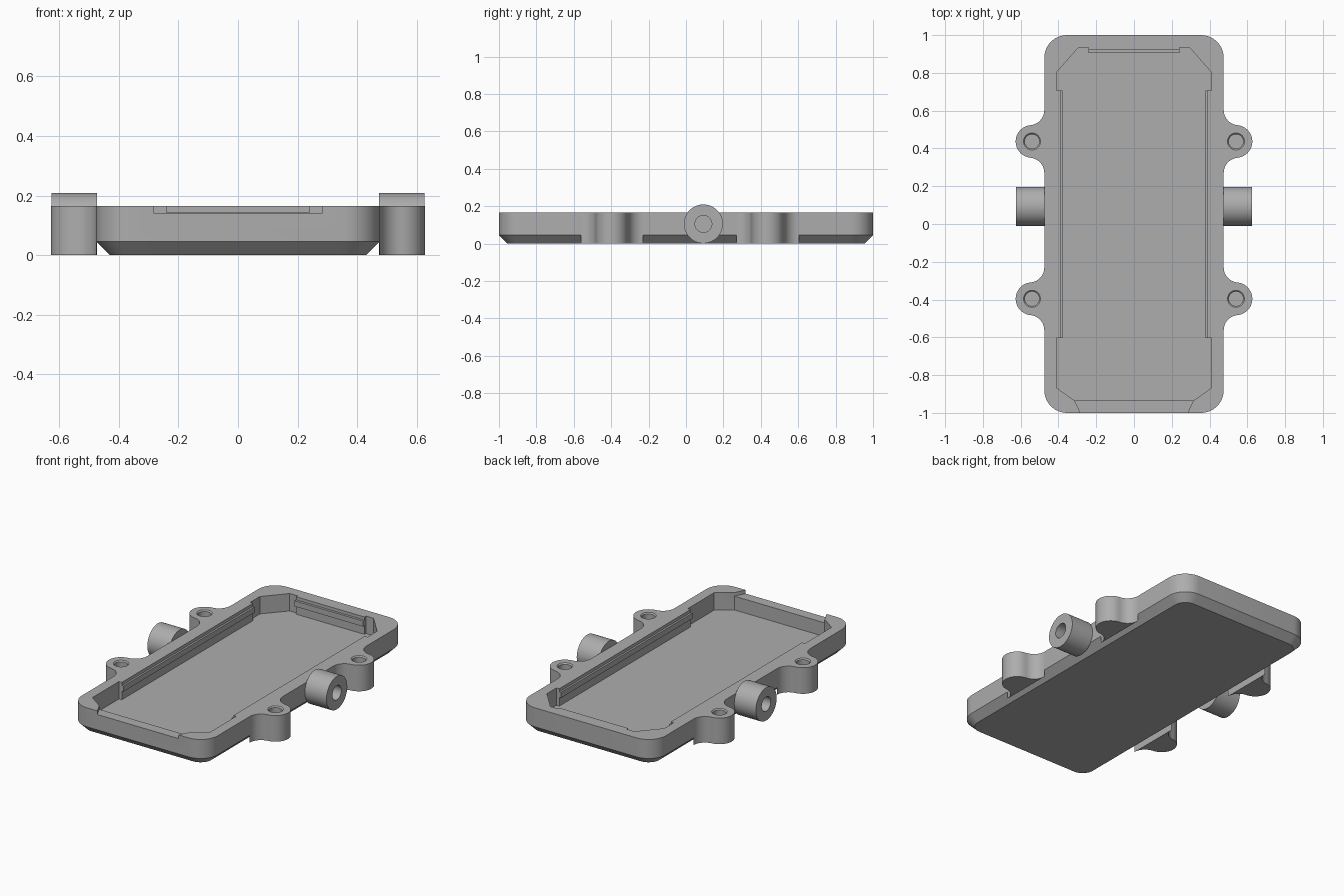
import bpy
import bmesh
from math import cos, sin, pi, atan2

default = bpy.data.objects.get("Cube")
if default:
    bpy.data.objects.remove(default, do_unlink=True)

gray = bpy.data.materials.new("matte gray")
gray.use_nodes = True
COLOR = (0.42, 0.42, 0.42, 1)
gray.diffuse_color = COLOR
gray.node_tree.nodes["Principled BSDF"].inputs["Base Color"].default_value = COLOR

HALF_W, HALF_L, TOP, FLOOR, CHAMFER = 0.475, 1.0, 0.165, 0.055, 0.045


def arc(cx, cy, r, a0, a1, n):
    return [(cx + r * cos(a0 + (a1 - a0) * i / n), cy + r * sin(a0 + (a1 - a0) * i / n))
            for i in range(n + 1)]


def loft(name, rings):
    """Skin a list of equal-length 3D rings and cap both ends."""
    bm = bmesh.new()
    loops = [[bm.verts.new(p) for p in ring] for ring in rings]
    n = len(loops[0])
    for a, b in zip(loops, loops[1:]):
        for i in range(n):
            j = (i + 1) % n
            bm.faces.new((a[i], a[j], b[j], b[i]))
    bm.faces.new(loops[0])
    bm.faces.new(loops[-1])
    bmesh.ops.recalc_face_normals(bm, faces=bm.faces[:])
    mesh = bpy.data.meshes.new(name)
    bm.to_mesh(mesh)
    bm.free()
    mesh.materials.append(gray)
    obj = bpy.data.objects.new(name, mesh)
    bpy.context.collection.objects.link(obj)
    return obj


def at_z(points, z):
    return [(x, y, z) for x, y in points]


def prism(name, points, z0, z1):
    return loft(name, [at_z(points, z0), at_z(points, z1)])


def box(name, x0, x1, y0, y1, z0, z1):
    return prism(name, [(x0, y0), (x1, y0), (x1, y1), (x0, y1)], z0, z1)


def activate(obj):
    bpy.ops.object.select_all(action='DESELECT')
    obj.select_set(True)
    bpy.context.view_layer.objects.active = obj


def cut(obj, cutter):
    activate(obj)
    mod = obj.modifiers.new("cut", 'BOOLEAN')
    mod.operation = 'DIFFERENCE'
    mod.solver = 'EXACT'
    mod.object = cutter
    bpy.ops.object.modifier_apply(modifier=mod.name)
    bpy.data.objects.remove(cutter, do_unlink=True)


def smooth(obj):
    activate(obj)
    bpy.ops.object.shade_smooth_by_angle(angle=pi / 6)


def rounded_rect(inset):
    r = 0.12
    pts = []
    for k, (sx, sy) in enumerate([(1, 1), (-1, 1), (-1, -1), (1, -1)]):
        pts += arc(sx * (HALF_W - r), sy * (HALF_L - r), r - inset,
                   k * pi / 2, (k + 1) * pi / 2, 10)
    return pts


def mirrored(half):
    """Close an outline by mirroring its +x half."""
    return half + [(-x, y) for x, y in reversed(half)]


# Tray body with chamfered underside
tray = loft("tray_body", [at_z(rounded_rect(CHAMFER), 0),
                          at_z(rounded_rect(0), CHAMFER),
                          at_z(rounded_rect(0), TOP)])

# Pocket with clipped corners and thickened side and back walls
pocket = mirrored([(0.315, -0.935), (0.41, -0.867), (0.41, -0.603), (0.39, -0.603),
                   (0.39, 0.708), (0.41, 0.708), (0.41, 0.803), (0.293, 0.935),
                   (0.24, 0.935), (0.24, 0.92)])
cut(tray, prism("pocket_cutter", pocket, FLOOR, 0.3))

# Lowered front lip
lip = mirrored([(0.278, -1.01), (0.283, -1.0), (0.315, -0.935), (0.315, -0.9)])
cut(tray, prism("lip_cutter", lip, 0.142, 0.3))
smooth(tray)

# Retaining ridges inside the walls
box("back_ridge", -0.24, 0.24, 0.905, 0.921, 0.11, 0.145)
for side, s in (("left", 1), ("right", -1)):
    box(side + "_ridge", *sorted((s * 0.378, s * 0.391)), -0.603, 0.708, 0.11, 0.145)

# Screw ear outline: round lobe blended into the wall by two fillets
EAR_X, EAR_R, FIL, SPAN = 0.54, 0.0865, 0.08, 0.166
touch = atan2(SPAN, EAR_X - HALF_W - FIL)
lower = arc(HALF_W + FIL, -SPAN, FIL, pi, touch, 10)
lobe = arc(EAR_X, 0, EAR_R, touch - pi, pi - touch, 24)
ear_outline = lower + lobe[1:-1] + [(x, -y) for x, y in reversed(lower)]

for side, s in (("left", 1), ("right", -1)):
    for place, cy in (("back", 0.437), ("front", -0.396)):
        ear = prism(f"{place}_{side}_screw_ear",
                    [(s * x, y + cy) for x, y in ear_outline], 0, TOP)
        hole = loft("hole_cutter", [
            at_z(arc(s * EAR_X, cy, r, 0, 2 * pi, 32)[:-1], z)
            for r, z in ((0.038, 0.03), (0.038, TOP - 0.007), (0.045, TOP), (0.045, 0.2))])
        cut(ear, hole)
        smooth(ear)

    # Bored side stub
    rings = [[(s * x, y, z) for y, z in arc(0.093, 0.105, r, 0, 2 * pi, 48)[:-1]]
             for x, r in ((HALF_W - 0.002, 0.104), (0.626, 0.104),
                          (0.626, 0.045), (HALF_W + 0.01, 0.045))]
    smooth(loft(side + "_side_stub", rings))
